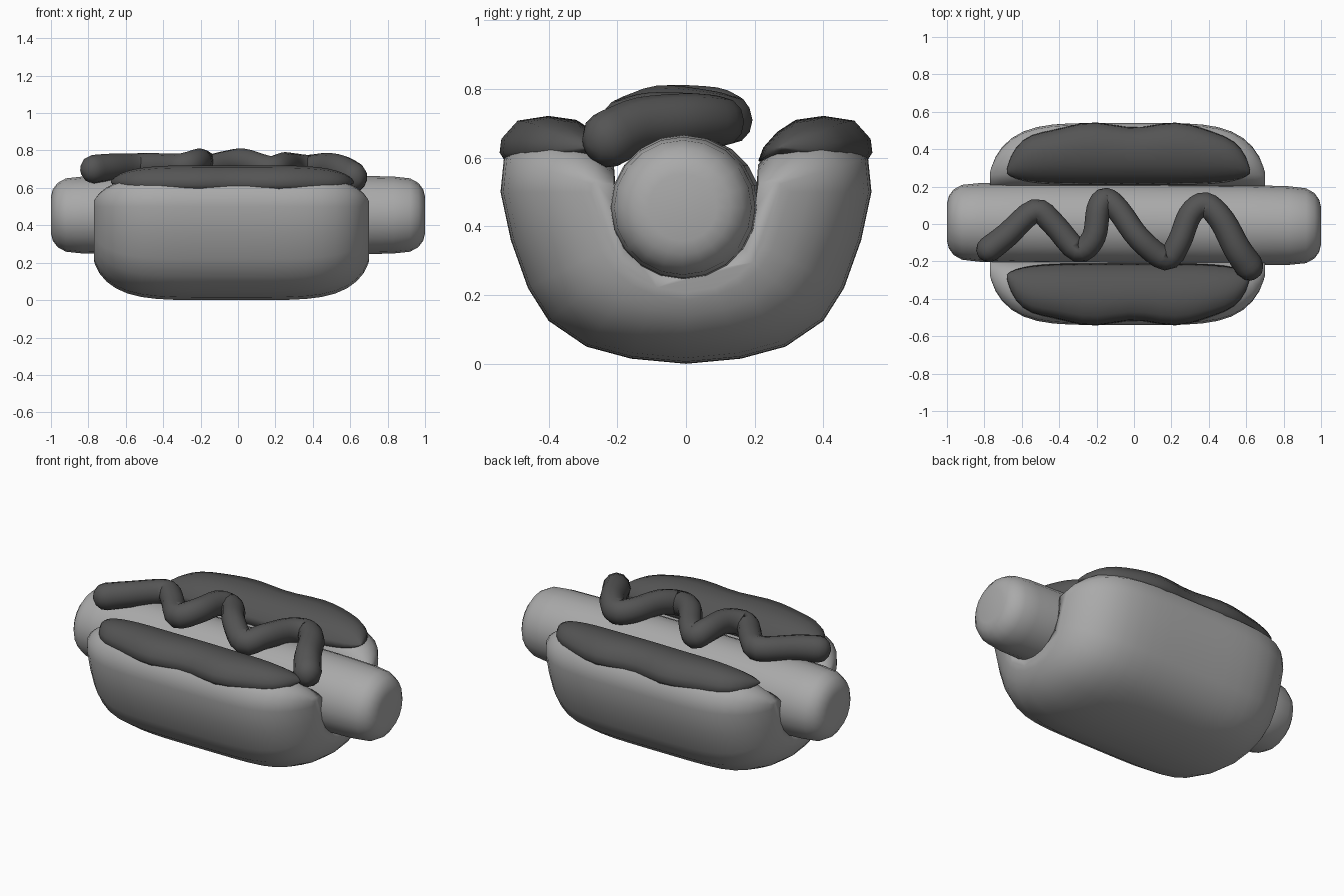
import bpy, bmesh
from math import sin, cos, pi, hypot
from mathutils import Vector

cube = bpy.data.objects.get("Cube")
if cube:
    bpy.data.objects.remove(cube)


def material(name, grey):
    m = bpy.data.materials.new(name)
    m.use_nodes = True
    m.diffuse_color = (grey, grey, grey, 1)
    m.node_tree.nodes["Principled BSDF"].inputs["Base Color"].default_value = (grey, grey, grey, 1)
    return m


LIGHT = material("light grey", 0.40)
DARK = material("dark grey", 0.09)


def finish(bm, name, mat):
    bmesh.ops.recalc_face_normals(bm, faces=bm.faces)
    for f in bm.faces:
        f.smooth = True
    mesh = bpy.data.meshes.new(name)
    bm.to_mesh(mesh)
    bm.free()
    mesh.materials.append(mat)
    obj = bpy.data.objects.new(name, mesh)
    bpy.context.collection.objects.link(obj)
    return obj


def skin(bm, rings):
    """Join a row of closed rings of points with quads and cap both ends."""
    rows = [[bm.verts.new(p) for p in ring] for ring in rings]
    for a, b in zip(rows, rows[1:]):
        for i in range(len(a)):
            j = (i + 1) % len(a)
            bm.faces.new((a[i], a[j], b[j], b[i]))
    bm.faces.new(rows[0])
    bm.faces.new(rows[-1])


def pillow(name, mat, section, core, x_mid, x_half, steps):
    """Loft a section along x, shrinking it towards its core at both ends."""
    bm = bmesh.new()
    rings = []
    for k in range(steps):
        u = -cos(pi * k / (steps - 1))
        s = max(0.01, 1 - abs(u) ** 5) ** 0.62
        ring = []
        for y, z in section:
            cy, cz = core(y, z)
            ring.append((x_mid + x_half * u, cy + (y - cy) * s, cz + (z - cz) * s))
        rings.append(ring)
    skin(bm, rings)
    return finish(bm, name, mat)


# Bun: U-shaped section cradling the sausage, rounding in to it at the ends
def bun_core(y, z):
    if z > 0.48:
        return (0.26 if y > 0 else -0.26) if abs(y) > 0.26 else y, min(z, 0.52)
    d = hypot(y, z - 0.455) or 1
    k = min(1, 0.235 / d)
    return y * k, 0.455 + (z - 0.455) * k


half = [(0.16, 0.015), (0.29, 0.05), (0.40, 0.125), (0.46, 0.22), (0.51, 0.36),
        (0.54, 0.50), (0.53, 0.60), (0.45, 0.66), (0.36, 0.67), (0.27, 0.65),
        (0.21, 0.58), (0.2, 0.45), (0.17, 0.34), (0.1, 0.28)]
section = [(0, 0)] + half + [(0, 0.26)] + [(-y, z) for y, z in reversed(half)]
pillow("bun", LIGHT, section, bun_core, -0.035, 0.735, 23)

# Sauce coats along both bun edges
coat = [(0.515, 0.59), (0.53, 0.615), (0.525, 0.655), (0.48, 0.708), (0.40, 0.721),
        (0.32, 0.71), (0.265, 0.675), (0.225, 0.63), (0.21, 0.59), (0.3, 0.575), (0.42, 0.58)]
for side, name in ((-1, "front_sauce_coat"), (1, "back_sauce_coat")):
    obj = pillow(name, DARK, [(side * y, z) for y, z in coat],
                 lambda y, z, s=side: (s * 0.275, 0.63), -0.03, 0.65, 25)
    for v in obj.data.vertices:
        outer = max(0, abs(v.co.y) - 0.3)
        v.co.y -= side * outer * 0.06 * cos(v.co.x * 14)

# Sausage: barrel with rounded ends, turned very slightly
profile = [(1, 0.1), (0.99, 0.14), (0.965, 0.175), (0.92, 0.2), (0.83, 0.21), (0.6, 0.215)]
stations = [(-x, r) for x, r in profile] + [(0, 0.215)] + profile[::-1]
bm = bmesh.new()
skin(bm, [[(x, -0.01 * x + r * cos(a * pi / 10), 0.455 + 0.98 * r * sin(a * pi / 10))
           for a in range(20)] for x, r in stations])
finish(bm, "sausage", LIGHT)

# Wavy sauce line: a tube with round ends, thicker at both tips
path = [(-0.775, -0.135, 0.70), (-0.68, -0.06, 0.71), (-0.53, 0.07, 0.715), (-0.43, 0, 0.715),
        (-0.3, -0.14, 0.715), (-0.215, -0.07, 0.74), (-0.19, 0.08, 0.735), (-0.15, 0.13, 0.71),
        (-0.08, 0.07, 0.725), (0.03, -0.08, 0.74), (0.17, -0.185, 0.70), (0.24, -0.1, 0.72),
        (0.3, 0.05, 0.715), (0.38, 0.105, 0.705), (0.47, 0.02, 0.71), (0.55, -0.13, 0.695),
        (0.615, -0.225, 0.655)]
pts = [Vector(p) for p in path]
ends = [pts[0] * 2 - pts[1]] + pts + [pts[-1] * 2 - pts[-2]]
line = []
for a, b, c, d in zip(ends, ends[1:], ends[2:], ends[3:]):
    for t in (0, 0.25, 0.5, 0.75):
        line.append(b + (c - a) * (t / 2) + (a * 2 - b * 5 + c * 4 - d) * (t * t / 2)
                    + (b * 3 - a - c * 3 + d) * (t ** 3 / 2))
line.append(pts[-1])
dirs = [(line[min(i + 1, len(line) - 1)] - line[max(i - 1, 0)]).normalized()
        for i in range(len(line))]


def radius(x):
    return 0.064 + 0.03 * max(0, -x - 0.6) + 0.05 * max(0, x - 0.35)


spots = [(p, d, radius(p.x)) for p, d in zip(line, dirs)]
tip_angles = (0.5, 1.0, 1.45)
first, last = spots[0], spots[-1]
head = [(first[0] - first[1] * first[2] * sin(a), first[1], first[2] * cos(a))
        for a in reversed(tip_angles)]
tail = [(last[0] + last[1] * last[2] * sin(a), last[1], last[2] * cos(a)) for a in tip_angles]
rings = []
for p, d, r in head + spots + tail:
    across = d.cross(Vector((0, 0, 1))).normalized()
    up = across.cross(d) * 1.1
    rings.append([p + (across * cos(a * pi / 6) + up * sin(a * pi / 6)) * r for a in range(12)])
bm = bmesh.new()
skin(bm, rings)
finish(bm, "wavy_sauce", DARK)
